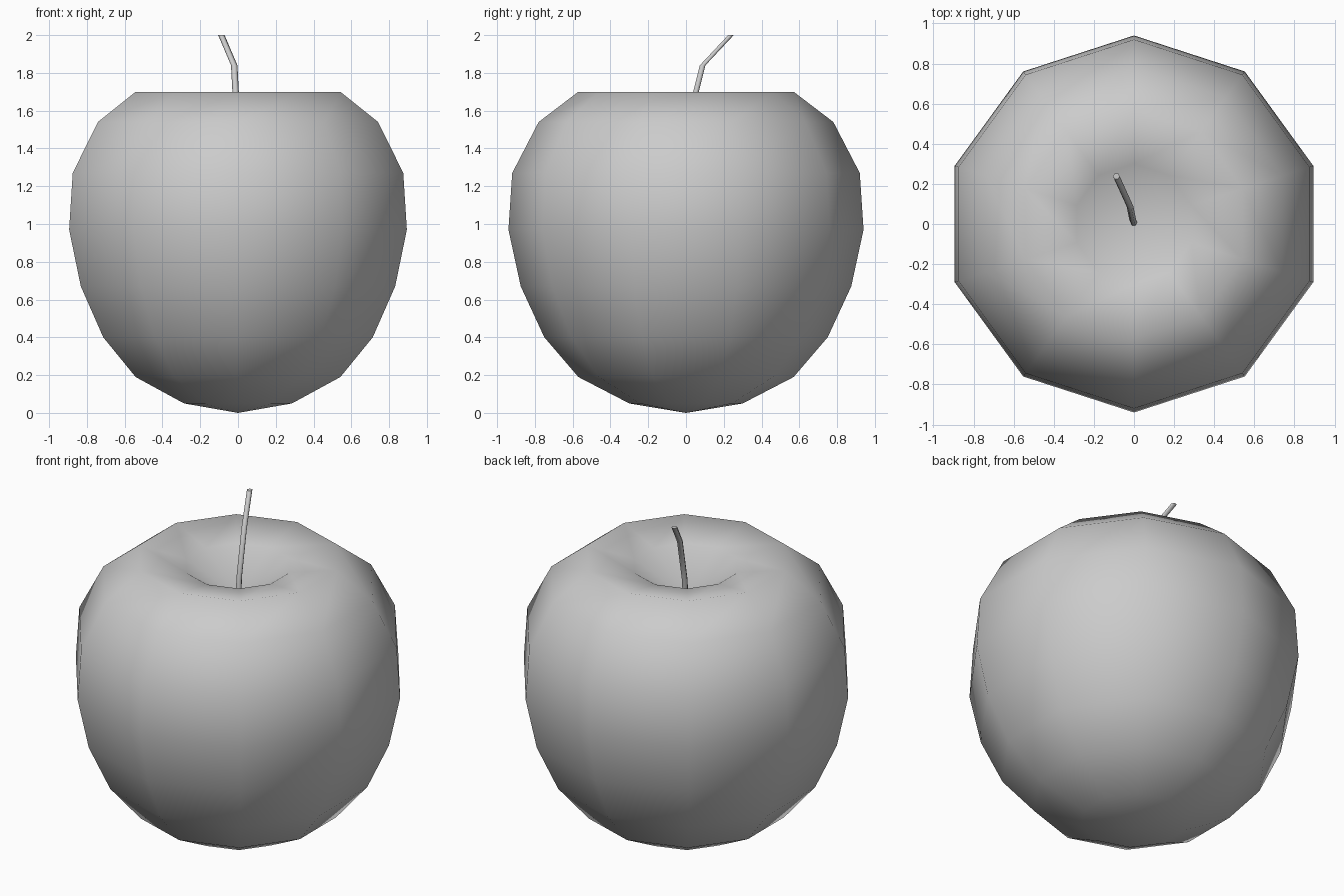
import bpy, bmesh
from math import cos, sin, pi

if "Cube" in bpy.data.objects:
    bpy.data.objects.remove(bpy.data.objects["Cube"])


def loft(name, rings, sides, start, end):
    """Skin horizontal rings (x, y, z, radius); radius 0 makes a pole."""
    bm = bmesh.new()
    loops = []
    for x, y, z, r in rings:
        if r == 0:
            loops.append([bm.verts.new((x, y, z))] * sides)
        else:
            loops.append([bm.verts.new((x + r * cos(start + 2 * pi * k / sides),
                                        y + r * sin(start + 2 * pi * k / sides), z))
                          for k in range(sides)])
    for lo, hi in zip(loops, loops[1:]):
        for k in range(sides):
            n = (k + 1) % sides
            quad = list(dict.fromkeys((lo[k], lo[n], hi[n], hi[k])))
            bm.faces.new(quad).smooth = True
    if end:
        bm.faces.new(loops[-1])
        bm.faces.new(loops[0][::-1])
    bmesh.ops.recalc_face_normals(bm, faces=bm.faces)
    mesh = bpy.data.meshes.new(name)
    bm.to_mesh(mesh)
    bm.free()
    obj = bpy.data.objects.new(name, mesh)
    bpy.context.collection.objects.link(obj)
    return obj


# Fruit body: ten-sided, closed at the bottom, dimpled at the top
profile = [(0, 0), (0.30, 0.05), (0.57, 0.19), (0.75, 0.40), (0.875, 0.67),
           (0.94, 0.97), (0.92, 1.27), (0.78, 1.54), (0.57, 1.70),
           (0.30, 1.65), (0, 1.46)]
loft("fruit_body", [(0, 0, z, r) for r, z in profile], 10, pi / 2, False)

# Bent stem rising from the dimple
path = [(0, 0.005, 1.44), (-0.006, 0.02, 1.57), (-0.02, 0.088, 1.84), (-0.088, 0.238, 2.0)]
loft("stem", [(x, y, z, 0.017) for x, y, z in path], 6, 0, True)
